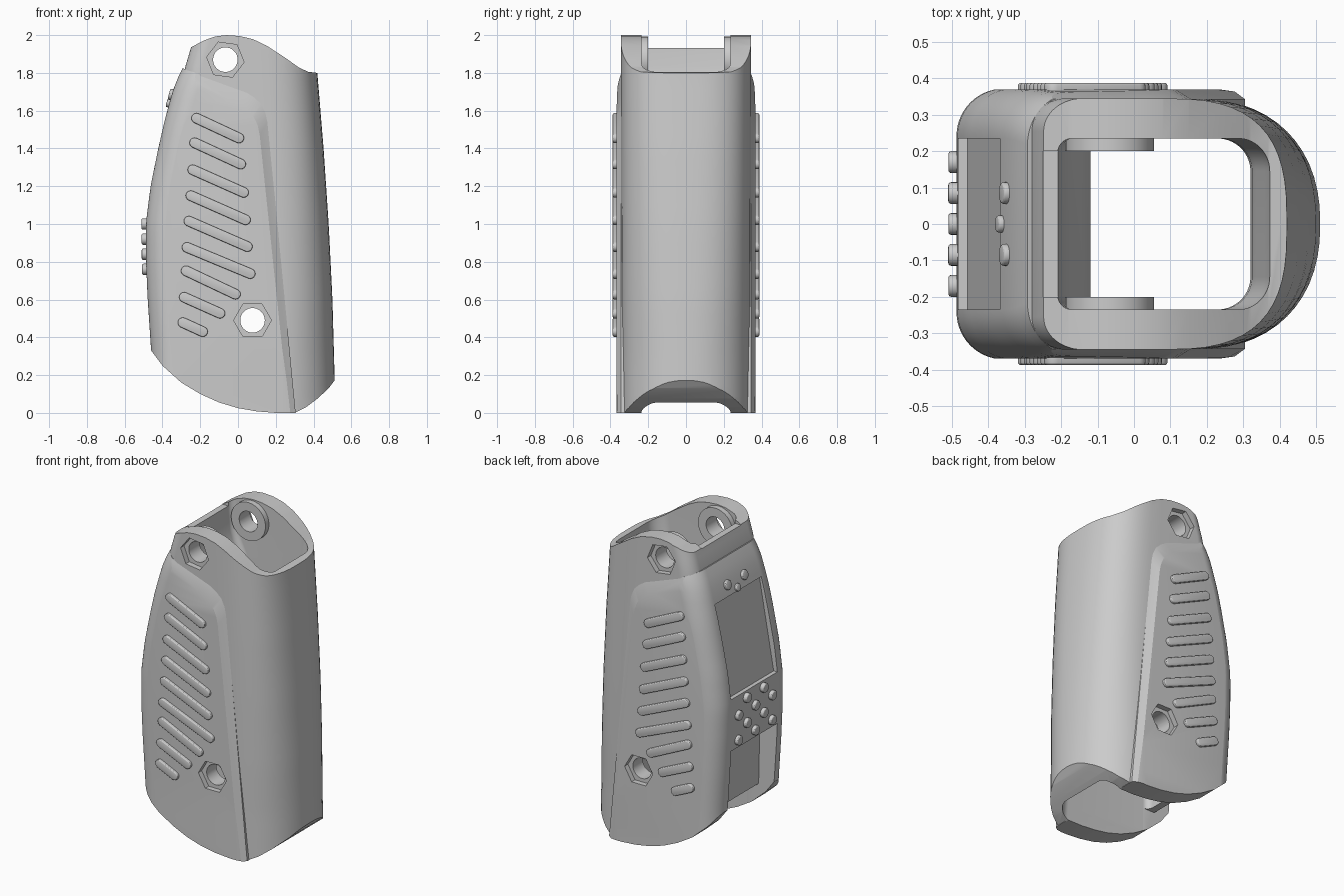
import bpy, bmesh, math
from mathutils import Vector, Matrix

if "Cube" in bpy.data.objects:
    bpy.data.objects.remove(bpy.data.objects["Cube"])


def make(name, bm):
    bmesh.ops.remove_doubles(bm, verts=bm.verts, dist=1e-5)
    bmesh.ops.recalc_face_normals(bm, faces=bm.faces)
    me = bpy.data.meshes.new(name)
    bm.to_mesh(me)
    bm.free()
    ob = bpy.data.objects.new(name, me)
    bpy.context.collection.objects.link(ob)
    return ob


def loft(name, rings):
    """Skin a stack of equal-length point rings and cap both ends."""
    bm = bmesh.new()
    vs = [[bm.verts.new(p) for p in r] for r in rings]
    n = len(vs[0])
    for a, b in zip(vs, vs[1:]):
        for i in range(n):
            bm.faces.new((a[i], a[(i + 1) % n], b[(i + 1) % n], b[i]))
    bm.faces.new(vs[0])
    bm.faces.new(vs[-1])
    return make(name, bm)


def prism(name, outlines):
    """Skin xz outlines given as (y, points)."""
    return loft(name, [[(x, y, z) for x, z in pts] for y, pts in outlines])


def cylinder(name, r, depth, loc, axis=(0, 1, 0), sides=32, spin=0):
    bm = bmesh.new()
    bmesh.ops.create_cone(bm, cap_ends=True, segments=sides, radius1=r, radius2=r, depth=depth)
    q = Vector(axis).to_track_quat('Z', 'Y').to_matrix().to_4x4()
    bmesh.ops.transform(bm, verts=bm.verts,
                        matrix=Matrix.Translation(loc) @ q @ Matrix.Rotation(spin, 4, 'Z'))
    return make(name, bm)


def apply_mod(ob, mod):
    bpy.ops.object.select_all(action='DESELECT')
    bpy.context.view_layer.objects.active = ob
    ob.select_set(True)
    bpy.ops.object.modifier_apply(modifier=mod.name)


def boolean(ob, tool, op='DIFFERENCE'):
    m = ob.modifiers.new("cut", 'BOOLEAN')
    m.operation, m.solver, m.object = op, 'EXACT', tool
    apply_mod(ob, m)


def smooth(ob, bevel=0, angle=24):
    if bevel:
        m = ob.modifiers.new("bevel", 'BEVEL')
        m.width, m.segments = bevel, 3
        apply_mod(ob, m)
    bpy.ops.object.select_all(action='DESELECT')
    bpy.context.view_layer.objects.active = ob
    ob.select_set(True)
    bpy.ops.object.shade_smooth_by_angle(angle=math.radians(angle))


def interp(keys, z):
    for (z0, v0), (z1, v1) in zip(keys, keys[1:]):
        if z <= z1:
            t = max(0, (z - z0) / (z1 - z0))
            return v0 + (v1 - v0) * t
    return keys[-1][1]


def ring(z, xl, xr, h, rl, ax, ay, power=2):
    """Rounded section: corner radius rl at the left, superelliptic corner ax/ay at the right."""
    out = []
    for cx, cy, rx, ry, a0 in ((xr - ax, h - ay, ax, ay, 0), (xl + rl, h - rl, rl, rl, 90),
                               (xl + rl, rl - h, rl, rl, 180), (xr - ax, ay - h, ax, ay, 270)):
        e = 2 / power if rx == ax else 1
        for i in range(15):
            a = math.radians(a0 + 90 * i / 14)
            c, s = math.cos(a), math.sin(a)
            out.append((cx + rx * math.copysign(abs(c) ** e, c), cy + ry * math.copysign(abs(s) ** e, s), z))
    return out[:-1] if abs(h - ay) < 1e-6 else out


ZS = [-0.1 + 2.25 * i / 36 for i in range(37)]
right = [(-.1, .518), (.17, .512), (.6, .50), (1.0, .48), (1.4, .453), (1.8, .42), (2.2, .40)]
right_ax = [(-.1, .35), (.3, .35), (1.8, .33), (2.2, .33)]
right_pow = [(-.1, 2.25), (.3, 2.25), (1.8, 2.8), (2.2, 2.8)]
sleeve_left = [(-.1, -.335), (1.0, -.335), (1.75, -.29), (1.82, -.283), (1.93, -.25), (2.2, -.17)]
shell_left = [(-.1, -.44), (.33, -.46), (.6, -.478), (.8, -.487), (1.0, -.488), (1.2, -.463), (1.4, -.422),
              (1.55, -.388), (1.7, -.347), (1.77, -.32), (1.84, -.285), (2.2, -.2)]
shell_half = [(-.1, .372), (1.5, .372), (1.75, .362), (1.84, .345), (2.2, .34)]
core_left = [(-.1, -.305), (.55, -.305), (.75, -.25), (1.0, -.12), (1.6, -.12), (1.75, -.19), (1.93, -.21), (2.2, -.21)]
core_right = [(-.1, .405), (.1, .39), (.8, .32), (1.5, .32), (1.8, .375), (2.2, .385)]

# Solid bodies and hollow core
sleeve = loft("sleeve", [ring(z, interp(sleeve_left, z), interp(right, z), .345, .09,
                              interp(right_ax, z), .345, interp(right_pow, z)) for z in ZS])
shell = loft("outer_shell", [ring(z, interp(shell_left, z), interp(right, z) + .02, interp(shell_half, z), .13,
                                  interp(right_ax, z), interp(shell_half, z), interp(right_pow, z)) for z in ZS])


def core(name, grow):
    zs = [-.3] + ZS + [2.3]
    return loft(name, [ring(z, interp(core_left, z) - grow, interp(core_right, z) + grow,
                            .235 + grow, .04, .09, .09) for z in zs])


# Front-view outlines trimming the bodies
bottom = [(-.6, .52), (-.46, .33), (-.4, .25), (-.3, .16), (-.2, .1), (-.1, .055), (0, .025), (.1, .008), (.2, 0)]
sleeve_outline = bottom + [(.3, 0), (.36, .03), (.42, .075), (.48, .13), (.51, .17), (.6, .29), (.6, 1.8),
                           (.42, 1.8), (.37, 1.806), (.32, 1.83), (.25, 1.88), (.15, 1.945), (.08, 1.978),
                           (.01, 1.995), (-.06, 2.0), (-.12, 1.993), (-.18, 1.972), (-.25, 1.935), (-.6, 1.75)]
shell_full = bottom + [(.305, 0), (.157, 1.54), (.147, 1.59), (.125, 1.64), (.09, 1.675), (.05, 1.7),
                       (-.285, 1.822), (-.6, 1.93)]
shell_inset = bottom + [(.27, 0), (.115, 1.47), (.105, 1.52), (.085, 1.565), (.05, 1.6), (.01, 1.625),
                        (-.285, 1.745), (-.6, 1.855)]
trim_sleeve = prism("trim_sleeve", [(-.6, sleeve_outline), (.6, sleeve_outline)])
trim_shell = prism("trim_shell", [(-.369, shell_inset), (-.343, shell_full), (.343, shell_full), (.369, shell_inset)])
boolean(sleeve, trim_sleeve, 'INTERSECT')
boolean(shell, trim_shell, 'INTERSECT')
core_a, core_b = core("core_sleeve", 0), core("core_shell", .02)
boolean(sleeve, core_a)
boolean(shell, core_b)

# Display recess, lower recess, open bottom notch, and dipped left rim
display = [(-.355, 1.62), (-.457, 1.04), (-.7, 1.04), (-.7, 1.62)]
recess = [(-.36, .71), (-.345, .05), (-.7, .05), (-.7, .71)]
notch = [(-.1, .29), (-.1, -.2), (-.7, -.2), (-.7, .29)]
rim = [(-.17, 1.932), (-.4, 1.932), (-.4, 2.1), (-.17, 2.1)]
cutters = [trim_sleeve, trim_shell, core_a, core_b]
for name, pts, half, bodies in (("display_cut", display, .235, [shell]), ("recess_cut", recess, .235, [shell]),
                                ("notch_cut", notch, .2345, [shell, sleeve]), ("rim_cut", rim, .2, [sleeve])):
    c = prism(name, [(-half, pts), (half, pts)])
    for body in bodies:
        boolean(body, c)
    cutters.append(c)

# Inner bosses at the upper pivot
bosses = [cylinder("pivot_boss", .122, .07, (-.067, s * .235, 1.87)) for s in (-1, 1)]

# Bolt holes with hexagonal pockets, through both sides
for x, z, floor, spin in ((-.067, 1.87, .31, .66), (.077, .49, .335, math.pi / 6)):
    hole = cylinder("bolt_hole", .065, 1.2, (x, 0, z))
    tools = [hole] + [cylinder("hex_pocket", .1, .4, (x, s * (floor + .2), z), sides=6, spin=spin) for s in (-1, 1)]
    for t in tools:
        boolean(sleeve, t)
        if z < 1:
            boolean(shell, t)
    if z > 1:
        for b in bosses:
            boolean(b, hole)
    cutters += tools

smooth(shell, angle=17)
for ob in [sleeve] + bosses:
    smooth(ob)
for c in cutters:
    bpy.data.objects.remove(c)

# Raised slanted grip ribs on both sides
ribs = [(-.22, 1.56, .005, 1.455), (-.23, 1.43, .015, 1.317), (-.24, 1.287, .03, 1.167),
        (-.25, 1.15, .04, 1.022), (-.26, 1.015, .05, .88), (-.27, .876, .065, .737),
        (-.275, .752, -.013, .628), (-.285, .612, -.095, .527), (-.292, .478, -.187, .43)]
for x0, z0, x1, z1 in ribs:
    base = math.atan2(z1 - z0, x1 - x0)
    pts = []
    for cx, cz, off in ((x1, z1, -90), (x0, z0, 90)):
        for i in range(9):
            a = base + math.radians(off + 180 * i / 8)
            pts.append((cx + .027 * math.cos(a), cz + .027 * math.sin(a)))
    for s in (-1, 1):
        smooth(prism("grip_rib", [(s * .35, pts), (s * .388, pts)]), .008)

# Keypad in staggered rows, and indicator buttons above the display
buttons = [(y, z, .03) for z, ys in ((1.0, (-.085, .085)), (.92, (-.17, 0, .17)),
                                     (.84, (-.085, .085)), (.76, (-.17, 0, .17))) for y in ys]
buttons += [(-.085, 1.685, .03), (.085, 1.685, .03), (0, 1.64, .024)]
for y, z, r in buttons:
    tilt = .27 if z > 1.5 else 0
    n = Vector((-math.cos(tilt), 0, math.sin(tilt)))
    p = Vector((interp(shell_left, z), y, z))
    smooth(cylinder("button", r, .03 if tilt else .045, p, axis=n, sides=20), .008)
